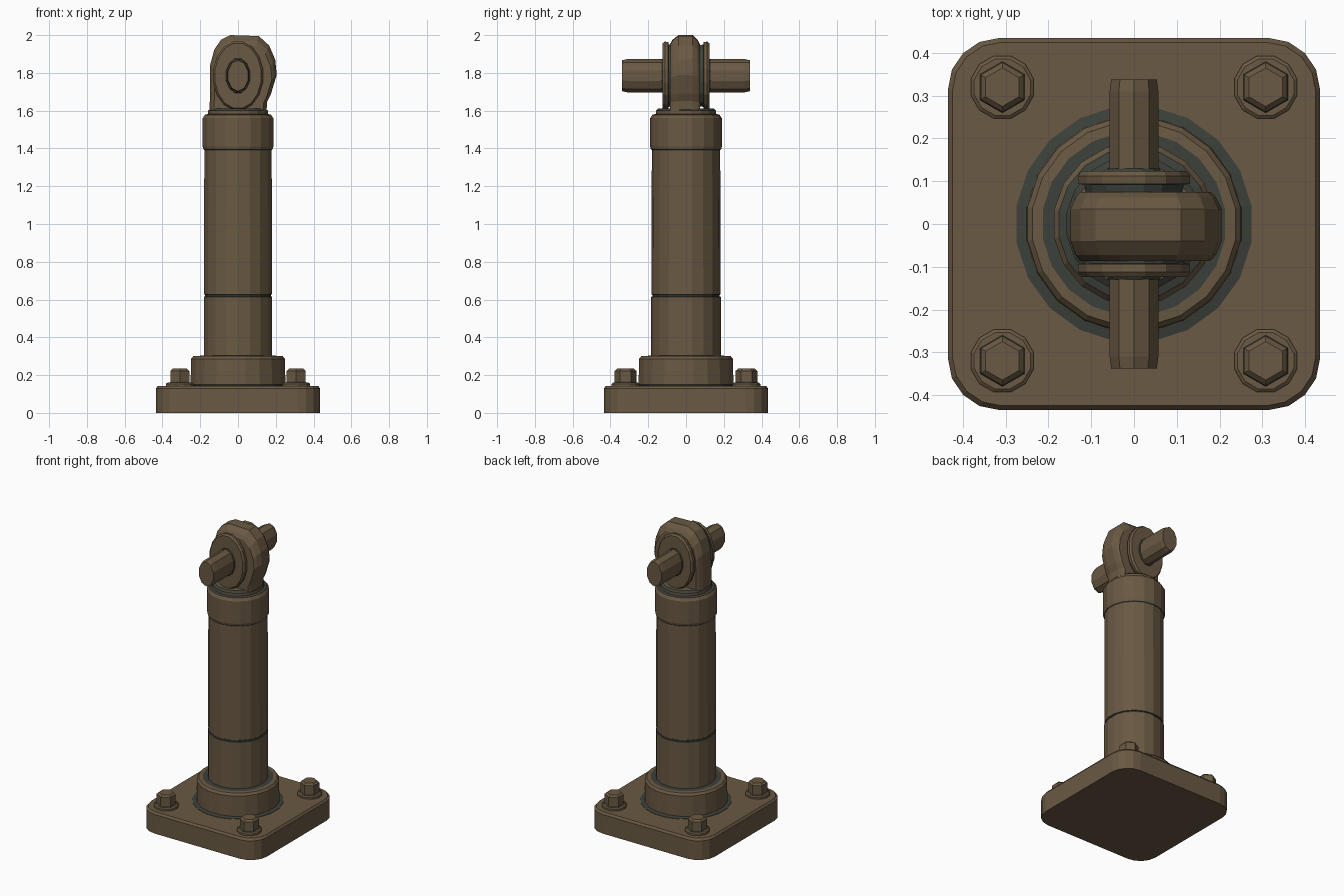
import bpy, bmesh, math

if "Cube" in bpy.data.objects:
    bpy.data.objects.remove(bpy.data.objects["Cube"])


def material(name, rgb):
    m = bpy.data.materials.new(name)
    m.diffuse_color = (*rgb, 1)
    m.use_nodes = True
    m.node_tree.nodes["Principled BSDF"].inputs["Base Color"].default_value = m.diffuse_color
    return m


BROWN = material("dull bronze", (0.142, 0.100, 0.056))
DARK = material("dark grey green", (0.045, 0.052, 0.043))


def loft(name, rings, dark_bands=()):
    """Skin a stack of equal-length rings, cap both ends, darken chosen bands."""
    bm = bmesh.new()
    vs = [[bm.verts.new(p) for p in ring] for ring in rings]
    n = len(vs[0])
    for b in range(len(vs) - 1):
        for i in range(n):
            j = (i + 1) % n
            f = bm.faces.new((vs[b][i], vs[b][j], vs[b + 1][j], vs[b + 1][i]))
            f.material_index = 1 if b in dark_bands else 0
    bm.faces.new(vs[0][::-1])
    bm.faces.new(vs[-1])
    bmesh.ops.recalc_face_normals(bm, faces=bm.faces[:])
    me = bpy.data.meshes.new(name)
    bm.to_mesh(me)
    bm.free()
    me.materials.append(BROWN)
    me.materials.append(DARK)
    ob = bpy.data.objects.new(name, me)
    bpy.context.collection.objects.link(ob)
    return ob


def ring_z(r, z, n, cx=0, cy=0, phase=0.5):
    return [(cx + r * math.cos((i + phase) * math.tau / n),
             cy + r * math.sin((i + phase) * math.tau / n), z) for i in range(n)]


def ring_y(rx, rz, y, n, cx=0, cz=1.785):
    return [(cx + rx * math.cos((i + 0.5) * math.tau / n), y,
             cz + rz * math.sin((i + 0.5) * math.tau / n)) for i in range(n)]


def lathe(name, profile, n, dark=(), cx=0, cy=0):
    return loft(name, [ring_z(r, z, n, cx, cy) for r, z in profile], dark)


def rounded_square(half, rad, z, steps=4):
    pts = []
    for q, (sx, sy) in enumerate(((1, 1), (-1, 1), (-1, -1), (1, -1))):
        for k in range(steps + 1):
            a = (q + k / steps) * math.pi / 2
            pts.append((sx * (half - rad) + rad * math.cos(a),
                        sy * (half - rad) + rad * math.sin(a), z))
    return pts


# Square base plate with rounded corners and a softened top edge
loft("base_plate", [rounded_square(0.435, 0.12, 0), rounded_square(0.435, 0.12, 0.128),
                    rounded_square(0.425, 0.115, 0.142)])

# Collar with dark seams at its foot and around the tube
lathe("base_collar", [(0.278, 0.13), (0.278, 0.145), (0.254, 0.15), (0.252, 0.285),
                      (0.240, 0.30), (0.216, 0.302), (0.17, 0.304)], 20, (1, 5))

# Main tube with a thin dark joint line
lathe("main_tube", [(0.184, 0.28), (0.184, 0.614), (0.178, 0.617), (0.178, 0.625),
                    (0.183, 0.628), (0.181, 1.41)], 18, (1, 2, 3))

# End cap with dark seams, and the neck under the eye
lathe("end_cap", [(0.178, 1.388), (0.186, 1.396), (0.190, 1.41), (0.190, 1.56),
                  (0.178, 1.578), (0.160, 1.583), (0.160, 1.60), (0.145, 1.612)],
      18, (0, 4, 6))

# Rod eye: rounded lug with chamfered rim
outline = [(-0.15, 1.59), (-0.148, 1.84), (-0.125, 1.925), (-0.09, 1.975), (-0.04, 2.0),
           (0.11, 1.995), (0.165, 1.945), (0.197, 1.87), (0.205, 1.79), (0.175, 1.69),
           (0.155, 1.65), (0.15, 1.59)]


def eye_ring(y, s):
    return [(0.02 + (x - 0.02) * s, y, 1.6 + (z - 1.6) * (1 - (1 - s) * 0.9))
            for x, z in outline]


loft("rod_eye", [eye_ring(-0.086, 0.86), eye_ring(-0.072, 0.93), eye_ring(-0.04, 1.0),
                 eye_ring(0.035, 1.0), eye_ring(0.062, 0.93), eye_ring(0.075, 0.86)])

for s, side in ((-1, "front"), (1, "back")):
    # Oval washers with dark recess between them and the eye
    loft(side + "_oval_washer",
         [ring_y(0.115, 0.165, s * 0.07, 16), ring_y(0.118, 0.168, s * 0.092, 16),
          ring_y(0.134, 0.182, s * 0.094, 16), ring_y(0.134, 0.184, s * 0.112, 16),
          ring_y(0.124, 0.175, s * 0.124, 16)], (0, 1))
    # Dark seam where the pin enters
    loft(side + "_pin_seam", [ring_y(0.068, 0.096, s * 0.12, 12),
                              ring_y(0.062, 0.09, s * 0.13, 12)], (0,))

# Oval cross pin
loft("cross_pin", [ring_y(0.056, 0.082, -0.338, 10), ring_y(0.060, 0.088, -0.31, 10),
                   ring_y(0.060, 0.088, 0.31, 10), ring_y(0.056, 0.082, 0.338, 10)])

# Four corner bolts with washers
for sx in (-1, 1):
    for sy in (-1, 1):
        x, y = sx * 0.308, sy * 0.32
        tag = ("right" if sx > 0 else "left") + ("_back" if sy > 0 else "_front")
        lathe("bolt_washer_" + tag, [(0.076, 0.13), (0.076, 0.154), (0.068, 0.16)], 12,
              (), x, y)
        lathe("bolt_head_" + tag, [(0.062, 0.155), (0.058, 0.165), (0.058, 0.222),
                                   (0.045, 0.234)], 6, (0,), x, y)
